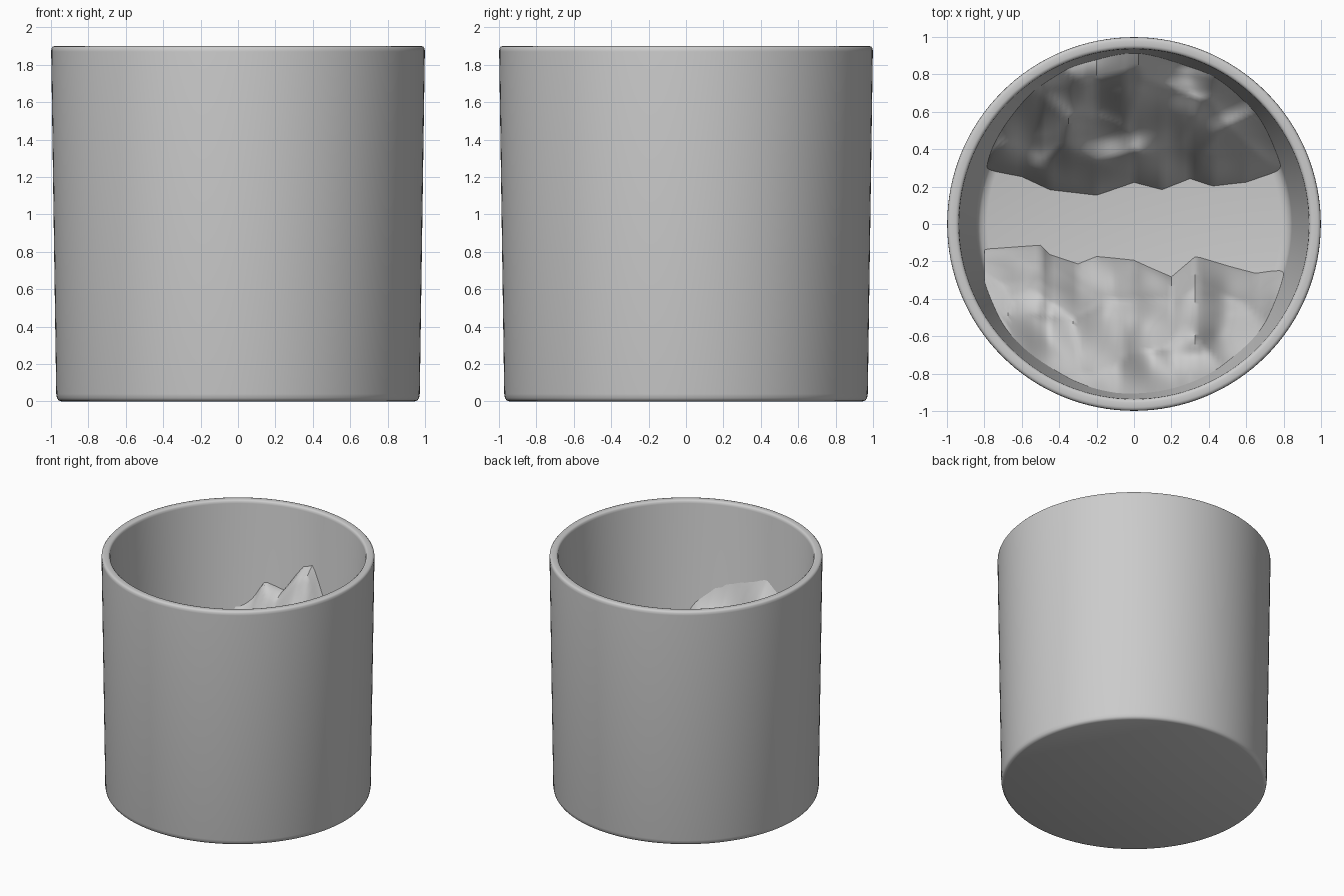
import bpy, bmesh, math
from mathutils import Vector, noise

if "Cube" in bpy.data.objects:
    bpy.data.objects.remove(bpy.data.objects["Cube"])


def finish(bm, name, angle):
    mesh = bpy.data.meshes.new(name)
    bm.to_mesh(mesh)
    bm.free()
    ob = bpy.data.objects.new(name, mesh)
    bpy.context.collection.objects.link(ob)
    bpy.ops.object.select_all(action='DESELECT')
    ob.select_set(True)
    bpy.context.view_layer.objects.active = ob
    bpy.ops.object.shade_smooth_by_angle(angle=math.radians(angle))
    return ob


def lathe(name, profile, steps=128):
    bm = bmesh.new()
    verts = [bm.verts.new((r, 0, z)) for r, z in profile]
    edges = [bm.edges.new(p) for p in zip(verts, verts[1:])]
    bmesh.ops.spin(bm, geom=verts + edges, cent=(0, 0, 0), axis=(0, 0, 1),
                   angle=math.tau, steps=steps)
    bmesh.ops.remove_doubles(bm, verts=bm.verts, dist=1e-4)
    bmesh.ops.recalc_face_normals(bm, faces=bm.faces)
    return finish(bm, name, 40)


# Tapered cup with rounded rim and rounded inside corner
FLOOR = 0.12
lathe("cup", [
    (0, 0), (0.945, 0), (0.96, 0.006), (0.968, 0.018), (0.972, 0.04),
    (0.999, 1.87), (0.998, 1.888), (0.99, 1.897), (0.98, 1.9),
    (0.955, 1.9), (0.945, 1.897), (0.938, 1.89), (0.935, 1.875),
    (0.845, 0.19), (0.837, 0.155), (0.82, 0.132), (0.785, FLOOR), (0, FLOOR)])


def wall_radius(z):
    return 0.845 + 0.09 * (z - 0.19) / 1.685


def lerp_points(points, x):
    for (x0, y0), (x1, y1) in zip(points, points[1:]):
        if x <= x1:
            return y0 + (y1 - y0) * (x - x0) / (x1 - x0)
    return points[-1][1]


# Craggy heap that climbs from a ragged foot on the floor up the cup wall
def heap(name, side, foot, crest, seed, nx=64, ny=40):
    bm = bmesh.new()
    rows = []
    for i in range(nx + 1):
        x = -0.8 + 1.6 * i / nx
        y0 = lerp_points(foot, x)
        top = lerp_points(crest, x)

        def height(y):
            s = max(0, (y - y0) / (0.88 - y0))
            p = Vector((x * 3.2, y * 3.2, seed))
            crag = noise.voronoi(p)[0][0] - 0.4 + 0.5 * noise.noise(p * 1.3)
            return FLOOR - 0.01 + (top - FLOOR) * s ** 0.85 + 0.32 * crag * min(1, s * 4)

        # Walk outwards to find where the slope meets the wall
        y1 = y0
        while y1 < 0.93 and math.hypot(x, y1) < wall_radius(height(y1)) + 0.012:
            y1 += 0.004
        y1 = max(y1, y0 + 0.01)
        row = []
        for j in range(ny + 1):
            y = y0 + (y1 - y0) * j / ny
            z = max(FLOOR - 0.01, height(y))
            row.append(bm.verts.new((x, side * y, z)))
        rows.append(row)
    for a, b in zip(rows, rows[1:]):
        for j in range(ny):
            f = bm.faces.new((a[j], b[j], b[j + 1], a[j + 1]))
            f.normal_update()
            if f.normal.z < 0:
                f.normal_flip()
    return finish(bm, name, 50)


heap("back_heap", 1,
     [(-0.8, 0.29), (-0.6, 0.25), (-0.45, 0.18), (-0.2, 0.15), (0, 0.22),
      (0.15, 0.18), (0.3, 0.24), (0.42, 0.2), (0.6, 0.22), (0.8, 0.29)],
     [(-0.8, 1.15), (-0.5, 1.15), (-0.34, 1.3), (-0.2, 1.2), (-0.05, 1.3),
      (0.3, 1.2), (0.8, 1.1)], 1.7)
heap("front_heap", -1,
     [(-0.8, 0.13), (-0.5, 0.11), (-0.45, 0.16), (-0.3, 0.21), (-0.2, 0.17),
      (0, 0.19), (0.2, 0.28), (0.33, 0.17), (0.5, 0.22), (0.65, 0.26), (0.8, 0.24)],
     [(-0.8, 1.1), (-0.3, 1.2), (0.1, 1.25), (0.32, 1.35), (0.5, 1.25), (0.8, 1.1)], 5.3)
